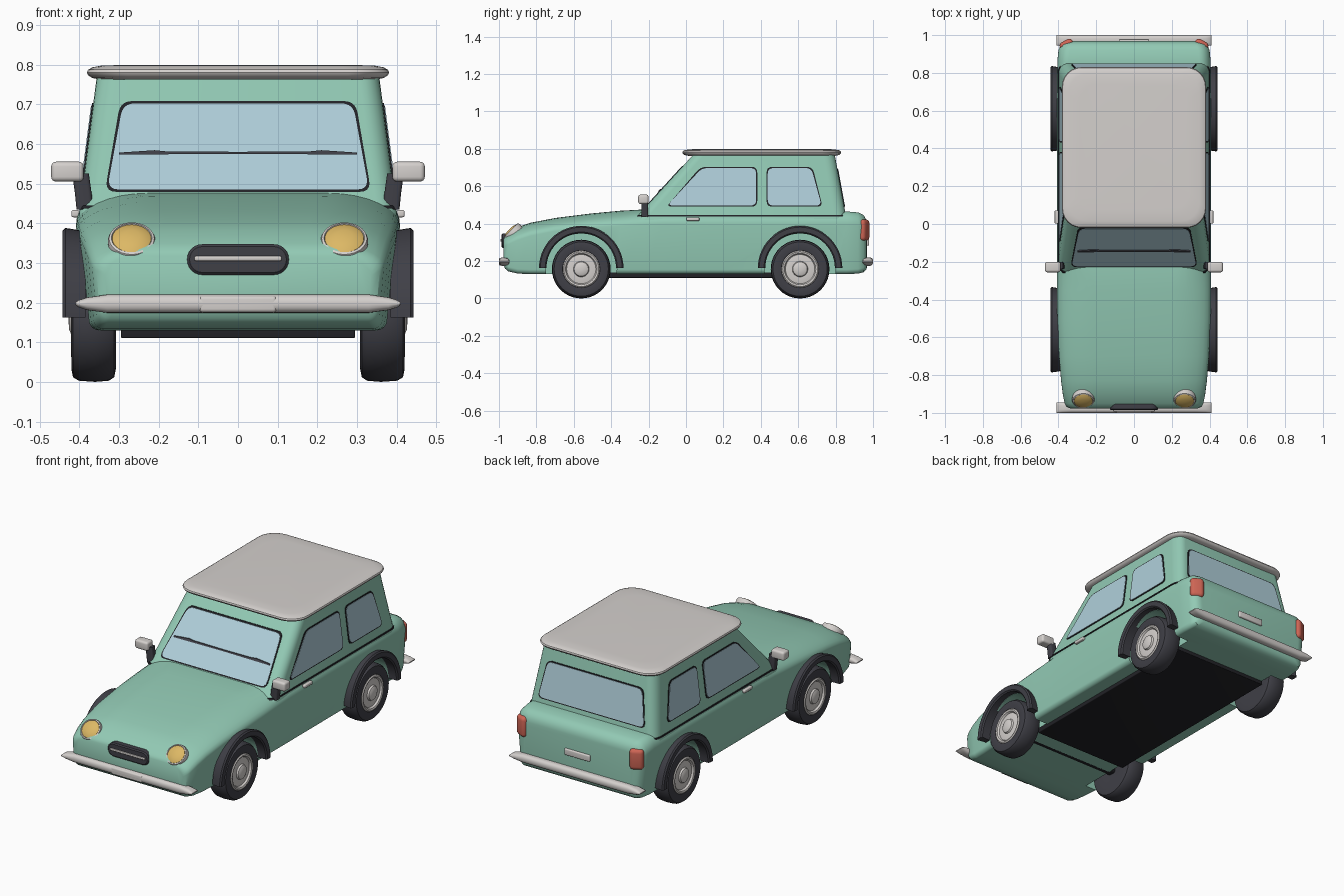
import bpy, bmesh, math
from mathutils import Matrix, Vector

if "Cube" in bpy.data.objects:
    bpy.data.objects.remove(bpy.data.objects["Cube"])


def material(name, rgb):
    m = bpy.data.materials.new(name)
    m.diffuse_color = (*rgb, 1)
    m.use_nodes = True
    m.node_tree.nodes["Principled BSDF"].inputs["Base Color"].default_value = m.diffuse_color
    return m


GREEN = material("mint_green", (0.29, 0.59, 0.46))
GREY = material("light_grey", (0.66, 0.63, 0.61))
DARK = material("dark_rubber", (0.05, 0.05, 0.062))
BLACK = material("black", (0.016, 0.016, 0.02))
GLASS = material("pale_blue_glass", (0.43, 0.62, 0.70))
AMBER = material("amber", (0.72, 0.48, 0.13))
RED = material("red", (0.62, 0.13, 0.09))


def finish(name, bm, mat, mirror=False):
    bmesh.ops.recalc_face_normals(bm, faces=bm.faces)
    me = bpy.data.meshes.new(name)
    bm.to_mesh(me)
    bm.free()
    me.materials.append(mat)
    ob = bpy.data.objects.new(name, me)
    bpy.context.collection.objects.link(ob)
    if mirror:
        ob.modifiers.new("mirror", 'MIRROR')
    return ob


def rrect(x0, x1, y0, y1, rads, n=6):
    """Rounded rectangle; rads run counter-clockwise from the upper right corner."""
    pts = []
    corners = [(x1, y1, -1, -1), (x0, y1, 1, -1), (x0, y0, 1, 1), (x1, y0, -1, 1)]
    for k, ((x, y, sx, sy), (rx, ry)) in enumerate(zip(corners, rads)):
        for i in range(n + 1):
            a = math.pi / 2 * (k + i / n)
            pts.append((x + sx * rx + rx * math.cos(a), y + sy * ry + ry * math.sin(a)))
    return pts


def loft(name, rings, mat, mirror=False):
    bm = bmesh.new()
    vs = [[bm.verts.new(p) for p in r] for r in rings]
    n = len(vs[0])
    for a, b in zip(vs, vs[1:]):
        for i in range(n):
            bm.faces.new((a[i], a[(i + 1) % n], b[(i + 1) % n], b[i]))
    bm.faces.new(vs[0])
    bm.faces.new(vs[-1])
    return finish(name, bm, mat, mirror)


def lathe(name, profile, matrix, mat, mirror=True, n=40):
    """Spin (radius, height) points around z, then place with a matrix."""
    rings = [[matrix @ Vector((r * math.cos(2 * math.pi * i / n),
                               r * math.sin(2 * math.pi * i / n), h)) for i in range(n)]
             for r, h in profile]
    return loft(name, rings, mat, mirror)


def box(name, centre, size, bevel, mat, mirror=False, rot=0):
    bm = bmesh.new()
    bmesh.ops.create_cube(bm, size=1)
    bmesh.ops.scale(bm, vec=size, verts=bm.verts)
    if bevel:
        bmesh.ops.bevel(bm, geom=list(bm.edges), offset=bevel, segments=4,
                        profile=0.5, affect='EDGES')
    bm.transform(Matrix.Translation(centre) @ Matrix.Rotation(rot, 4, 'Z'))
    return finish(name, bm, mat, mirror)


# Lower body: cross-sections along the length (y, half width, bottom, top, corner rx, rz)
stations = [(-0.977, 0.345, 0.185, 0.318, 0.09, 0.05), (-0.968, 0.365, 0.16, 0.335, 0.12, 0.055),
            (-0.95, 0.375, 0.145, 0.349, 0.16, 0.06), (-0.90, 0.383, 0.133, 0.382, 0.20, 0.07),
            (-0.83, 0.39, 0.13, 0.405, 0.21, 0.07), (-0.70, 0.399, 0.13, 0.43, 0.21, 0.07),
            (-0.50, 0.406, 0.13, 0.455, 0.21, 0.075), (-0.35, 0.408, 0.13, 0.469, 0.21, 0.08),
            (-0.22, 0.408, 0.13, 0.476, 0.18, 0.08), (-0.12, 0.408, 0.13, 0.468, 0.08, 0.07),
            (0.20, 0.408, 0.13, 0.465, 0.06, 0.07), (0.60, 0.408, 0.13, 0.465, 0.06, 0.07),
            (0.86, 0.406, 0.13, 0.465, 0.06, 0.07), (0.92, 0.40, 0.133, 0.46, 0.06, 0.07),
            (0.95, 0.388, 0.14, 0.445, 0.06, 0.07), (0.964, 0.368, 0.155, 0.42, 0.06, 0.06),
            (0.968, 0.345, 0.17, 0.40, 0.05, 0.05)]
rings = []
for y, w, zb, zt, rx, rz in stations:
    sec = rrect(-w, w, zb, zt, [(rx, rz), (rx, rz), (0.025, 0.025), (0.025, 0.025)], 8)
    taper = lambda z: 1 - 0.055 * min(1, max(0, (0.38 - z) / 0.25))
    rings.append([(x * taper(z), y, z) for x, z in sec])
body = loft("lower_body", rings, GREEN)

# Wheel wells cut into the body
WHEEL_Y, WHEEL_Z = (-0.56, 0.61), 0.157
TO_X = Matrix.Rotation(math.pi / 2, 4, 'Y')
for y in WHEEL_Y:
    for s in (-1, 1):
        place = Matrix.Translation((s * 0.39, y, WHEEL_Z)) @ TO_X
        cutter = lathe("wheel_well_cutter", [(0.19, -0.1), (0.19, 0.1)], place, GREEN, False, 48)
        mod = body.modifiers.new("well", 'BOOLEAN')
        mod.operation, mod.solver, mod.object = 'DIFFERENCE', 'EXACT', cutter
        bpy.context.view_layer.objects.active = body
        bpy.ops.object.modifier_apply(modifier=mod.name)
        bpy.data.objects.remove(cutter)


# Cabin: four sloping walls, each linear in height
def slope(a, b):
    return lambda z: a + (b - a) * (z - 0.44) / 0.33


half_x, y_front, y_back = slope(0.399, 0.356), slope(-0.26, 0.04), slope(0.855, 0.795)


def cabin_ring(z, grow=0):
    w = half_x(z) + grow
    return [(x, y, z) for x, y in rrect(-w, w, y_front(z) - grow, y_back(z) + grow,
                                        [(0.05, 0.06)] * 4)]


loft("cabin", [cabin_ring(z) for z in (0.42, 0.55, 0.67, 0.775)], GREEN)
loft("belt_line_trim", [cabin_ring(0.437, 0.004), cabin_ring(0.445, 0.004)], BLACK)

# Roof panel with a rounded lip
roof = [(0.762, 0.035), (0.766, 0.014), (0.773, 0.003), (0.78, 0.0), (0.787, 0.003),
        (0.793, 0.014), (0.797, 0.035), (0.799, 0.09)]
loft("roof", [[(x, y, z) for x, y in rrect(-0.381 + d, 0.381 - d, -0.02 + d, 0.83 - d,
                                           [(0.10, 0.10)] * 4)] for z, d in roof], GREY)


# Windows: rounded plates laid on the cabin walls, each with a dark seal
def rounded(pts, r, n=5):
    out = []
    for i, p in enumerate(pts):
        p, a, b = Vector(p), Vector(pts[i - 1]), Vector(pts[(i + 1) % len(pts)])
        s, e = p + (a - p).normalized() * r, p + (b - p).normalized() * r
        for k in range(n + 1):
            t = k / n
            out.append(s * (1 - t) ** 2 + p * 2 * t * (1 - t) + e * t * t)
    return out


def window(name, pts, wall, mirror=False, r=0.03):
    outline = rounded(pts, r)
    c = sum((Vector(p) for p in pts), Vector((0, 0))) / len(pts)
    seal = [p + Vector([math.copysign(0.006, d) for d in p - c]) for p in outline]
    for part, o, top, mat in ((name, outline, 0.005, GLASS), (name + "_seal", seal, 0.003, BLACK)):
        loft(part, [[wall(p, h) for p in o] for h in (-0.003, top)], mat, mirror)


def side_wall(p, h): return (half_x(p[1]) + h, p[0], p[1])
def front_wall(p, h): return (p[0], y_front(p[1]) - h, p[1])
def rear_wall(p, h): return (p[0], y_back(p[1]) + h, p[1])


window("windscreen", [(-0.33, 0.485), (0.33, 0.485), (0.29, 0.702), (-0.29, 0.702)], front_wall)
window("rear_window", [(-0.33, 0.495), (0.33, 0.495), (0.295, 0.69), (-0.295, 0.69)], rear_wall)
window("front_side_window", [(-0.10, 0.497), (0.375, 0.497), (0.375, 0.697), (0.085, 0.697)],
       side_wall, True)
window("rear_side_window", [(0.437, 0.497), (0.725, 0.497), (0.67, 0.697), (0.437, 0.697)],
       side_wall, True)

# Wiper blades
blade = [(0.0, 0.575), (0.30, 0.573), (0.30, 0.578), (0.21, 0.584), (0.18, 0.581), (0.0, 0.58)]
loft("wiper", [[front_wall(p, h) for p in blade] for h in (0.004, 0.011)], DARK, True)

# Wheels, hubcaps and arch flares
tyre = [(0.06, 0.315), (0.125, 0.308), (0.145, 0.312), (0.154, 0.325), (0.157, 0.36),
        (0.154, 0.402), (0.145, 0.416), (0.125, 0.42), (0.10, 0.416), (0.095, 0.40)]
hub = [(0.099, 0.40), (0.099, 0.416), (0.093, 0.421), (0.084, 0.418), (0.078, 0.408),
       (0.06, 0.411), (0.042, 0.411), (0.038, 0.42), (0.025, 0.426), (0.005, 0.427)]
for label, y in zip(("front", "rear"), WHEEL_Y):
    place = Matrix.Translation((0, y, WHEEL_Z)) @ TO_X
    lathe(label + "_tyre", tyre, place, DARK)
    lathe(label + "_hubcap", hub, place, GREY)
    arcs = []
    for x, r0, r1 in ((0.385, 0.186, 0.218), (0.435, 0.186, 0.226), (0.442, 0.193, 0.219)):
        ang = [math.pi * i / 28 for i in range(29)]
        arcs.append([(x, y + r * math.cos(a), WHEEL_Z + 0.005 + r * math.sin(a))
                     for r, seq in ((r1, ang), (r0, ang[::-1])) for a in seq])
    loft(label + "_arch_flare", arcs, DARK, True)
    box(label + "_axle", (0, y, 0.155), (0.66, 0.05, 0.05), 0.01, BLACK)

# Underfloor
box("floor_pan", (0, 0.135, 0.125), (0.59, 1.17, 0.03), 0.004, BLACK)

# Bumpers with tapered ends, and plate holders
taper = [(0.41, 0.003), (0.402, 0.009), (0.38, 0.016), (0.33, 0.023)]
spans = [(-x, h) for x, h in taper] + [(x, h) for x, h in taper[::-1]]
for label, y in (("front", -0.972), ("rear", 0.972)):
    loft(label + "_bumper", [[(x, y + a, 0.197 + b) for a, b in rrect(
        -0.028, 0.028, -h, h, [(0.018, h * 0.85)] * 4, 4)] for x, h in spans], GREY)
box("front_plate", (0, -0.988, 0.196), (0.195, 0.024, 0.042), 0.009, GREY)
box("rear_plate", (0, 0.968, 0.30), (0.16, 0.022, 0.036), 0.006, GREY)

# Grille pill with a bright bar
pill = rrect(-0.128, 0.128, 0.27, 0.347, [(0.037, 0.037)] * 4)
inner = rrect(-0.122, 0.122, 0.276, 0.341, [(0.032, 0.032)] * 4)
loft("grille", [[(x, y, z) for x, z in o] for o, y in
                ((pill, -0.93), (pill, -0.98), (inner, -0.986))], DARK)
box("grille_bar", (0, -0.987, 0.311), (0.22, 0.012, 0.012), 0.004, GREY)

# Headlights tilted back on the nose
tilt = Matrix.Translation((0.268, -0.932, 0.356)) @ Matrix.Rotation(math.radians(45), 4, 'X')
lathe("headlight_rim", [(0.058, -0.035), (0.06, 0.0), (0.057, 0.008), (0.051, 0.010),
                        (0.048, 0.004)], tilt, GREY)
lathe("headlight_lens", [(0.051, 0.0), (0.049, 0.008), (0.038, 0.014), (0.02, 0.018),
                         (0.003, 0.019)], tilt, AMBER)

# Tail lights, mirrors and door handles
box("tail_light", (0.357, 0.95, 0.365), (0.075, 0.045, 0.115), 0.02, RED, True, math.radians(-28))
box("mirror_housing", (0.43, -0.228, 0.53), (0.082, 0.055, 0.05), 0.012, GREY, True)
loft("mirror_stem", [[(x + cx, y - 0.22, z) for x, y in rrect(
    -0.021, 0.021, -0.018, 0.018, [(0.008, 0.008)] * 4, 3)]
    for z, cx in ((0.435, 0.386), (0.475, 0.39), (0.525, 0.397))], DARK, True)
box("door_handle", (0.41, 0.037, 0.424), (0.02, 0.07, 0.018), 0.005, GREY, True)

# Smooth shading with sharp creases kept
for ob in bpy.data.objects:
    ob.select_set(True)
    bpy.context.view_layer.objects.active = ob
bpy.ops.object.shade_smooth_by_angle(angle=math.radians(35))
